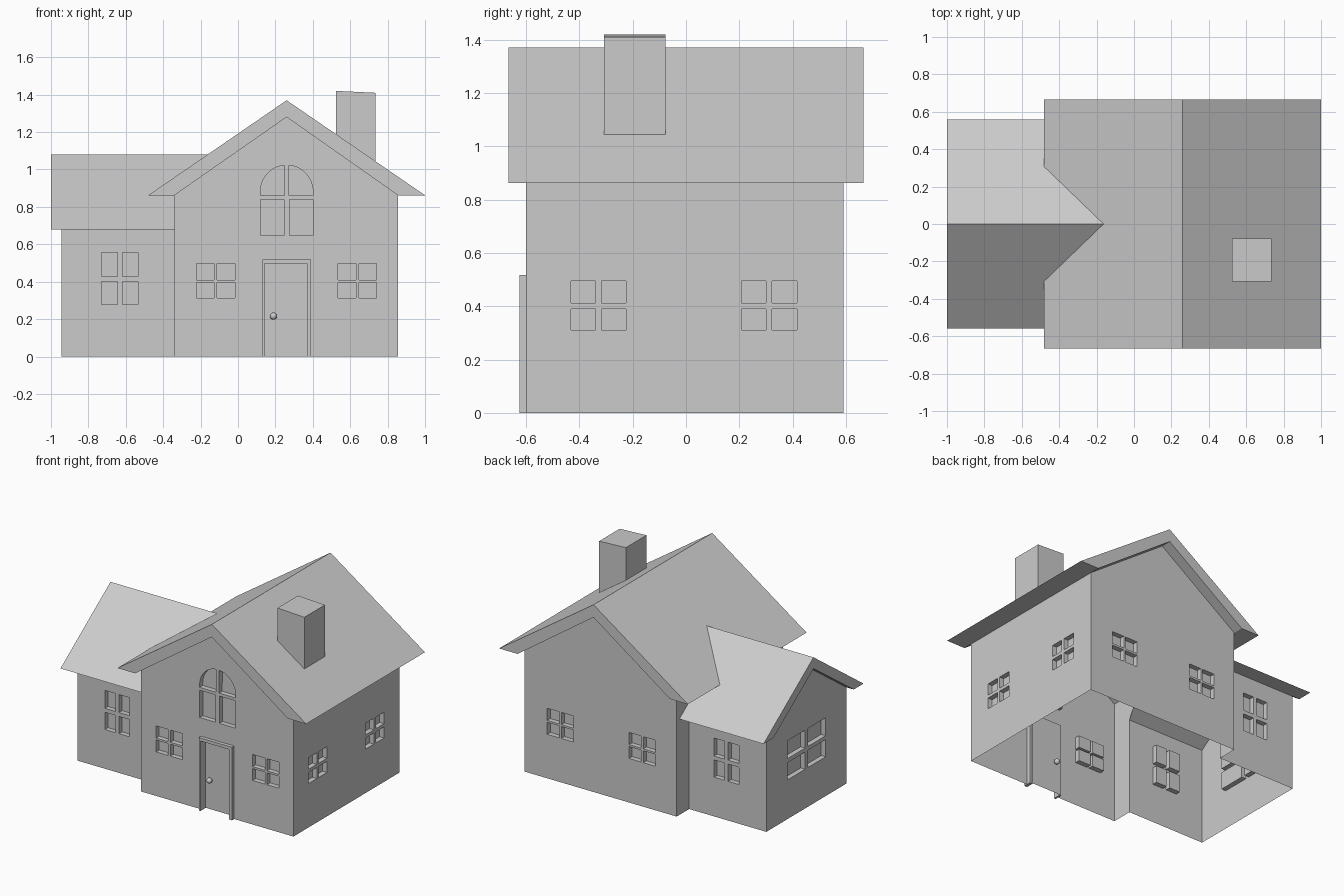
import bpy, bmesh, math
from mathutils import Vector

if "Cube" in bpy.data.objects:
    bpy.data.objects.remove(bpy.data.objects["Cube"])

DEPTH = 0.035          # recess of the panes and the door

# (u, v, w) -> xyz for profiles extruded along y or x
MAP = {'y': lambda u, v, w: (u, w, v), 'x': lambda u, v, w: (w, u, v)}


def add_prism(bm, pts, axis, a, b):
    """Closed prism: 2D profile (u, z) extruded from a to b along axis."""
    f = MAP[axis]
    lo = [bm.verts.new(f(u, v, a)) for u, v in pts]
    hi = [bm.verts.new(f(u, v, b)) for u, v in pts]
    n = len(pts)
    bm.faces.new(lo)
    bm.faces.new(hi[::-1])
    for i in range(n):
        j = (i + 1) % n
        bm.faces.new((lo[i], hi[i], hi[j], lo[j]))


def finish(bm, name):
    bmesh.ops.recalc_face_normals(bm, faces=bm.faces)
    me = bpy.data.meshes.new(name)
    bm.to_mesh(me)
    bm.free()
    ob = bpy.data.objects.new(name, me)
    bpy.context.collection.objects.link(ob)
    return ob


def prism(name, pts, axis, a, b):
    bm = bmesh.new()
    add_prism(bm, pts, axis, a, b)
    return finish(bm, name)


def boolean(ob, other, op):
    m = ob.modifiers.new(op, 'BOOLEAN')
    m.operation, m.object, m.solver = op, other, 'EXACT'
    bpy.context.view_layer.objects.active = ob
    bpy.ops.object.modifier_apply(modifier=m.name)
    bpy.data.objects.remove(other)


def rect(u0, u1, v0, v1):
    return [(u0, v0), (u1, v0), (u1, v1), (u0, v1)]


# Walls: gabled main block and side wing, merged into one shell
walls = prism("walls", [(-.34, 0), (.855, 0), (.855, .865), (.26, 1.28), (-.34, .865)],
              'y', -.60, .59)
wing = prism("wing", [(-.45, 0), (.45, 0), (.45, .68), (0, 1.0), (-.45, .68)],
             'x', -.945, -.13)
boolean(walls, wing, 'UNION')

# Recesses for panes and door
cut = bmesh.new()


def recess(pts, axis, wall, out):
    a, b = sorted((wall + .05 * out, wall - DEPTH * out))
    add_prism(cut, pts, axis, a, b)


def window(c, axis, wall, out, w=.207, z=(.312, .396, .41, .496), gap=.016):
    """Four panes centred on c."""
    for s in (-1, 1):
        u0, u1 = sorted((c + s * gap / 2, c + s * w / 2))
        recess(rect(u0, u1, z[0], z[1]), axis, wall, out)
        recess(rect(u0, u1, z[2], z[3]), axis, wall, out)


for c in (-.119, .638):                       # main front
    window(c, 'y', -.60, -1)
for c in (-.07, .572):                        # main back
    window(c, 'y', .59, 1)
for c in (-.328, .312):                       # main right side
    window(c, 'x', .855, 1, z=(.311, .39, .412, .494), gap=.022)
TALL = (.278, .40, .428, .555)
for s in (-1, 1):                             # wing front and back
    window(-.632, 'y', .45 * s, s, w=.195, z=TALL, gap=.027)
window(0, 'x', -.945, -1, w=.43, z=TALL, gap=.03)   # wing gable end

# Arched gable window
for s in (-1, 1):
    recess(rect(*sorted((.26 + s * .015, .26 + s * .14)), .647, .84), 'y', -.60, -1)
    arc = [(.26 + s * max(.012, .141 * math.cos(a)), .88 + .143 * math.sin(a))
           for a in (math.radians(85 * i / 10) for i in range(11))]
    recess([(.26 + s * .012, .861), (.26 + s * .141, .861)] + arc, 'y', -.60, -1)
recess(rect(.142, .37, -.1, .497), 'y', -.60, -1)   # door

cutter = finish(cut, "cutter")
cutter.hide_render = True
boolean(walls, cutter, 'DIFFERENCE')

# Open the shell: no floor, and the roofs close the top
bm = bmesh.new()
bm.from_mesh(walls.data)
bm.normal_update()
gone = [f for f in bm.faces if .3 < f.normal.z < .95
        or (f.normal.z < -.9 and f.calc_center_median().z < .001)]
bmesh.ops.delete(bm, geom=gone, context='FACES')
bm.to_mesh(walls.data)
bm.free()

# Main roof
prism("main_roof", [(-.48, .862), (.26, 1.37), (1.0, .862), (.855, .862), (.26, 1.28), (-.34, .862)],
      'y', -.665, .665)

# Wing roof, its inner end mitred under the main roof
bm = bmesh.new()
add_prism(bm, [(-.56, .68), (-.31, .859), (0, 1.08), (.31, .859), (.56, .68),
               (.45, .68), (0, 1.0), (-.45, .68)], 'x', -1.0, -.16)
bmesh.ops.recalc_face_normals(bm, faces=bm.faces)
bmesh.ops.delete(bm, geom=[f for f in bm.faces if f.normal.x > .9], context='FACES_ONLY')
for v in bm.verts:
    if v.co.x > -.5:
        v.co.x = max(-.34, -.16 - .58 * abs(v.co.y))
finish(bm, "wing_roof")

# Chimney
prism("chimney", [(.525, 1.186), (.735, 1.042), (.735, 1.41), (.525, 1.42)],
      'y', -.307, -.077)

# Door frame
prism("door_frame", [(.13, 0), (.13, .518), (.39, .518), (.39, 0),
                     (.368, 0), (.368, .496), (.143, .496), (.143, 0)],
      'y', -.625, -.57)

# Door knobs, outside and inside
for name, y in (("door_knob_outer", -.592), ("door_knob_inner", -.538)):
    bm = bmesh.new()
    bmesh.ops.create_uvsphere(bm, u_segments=16, v_segments=10, radius=.019)
    bmesh.ops.translate(bm, verts=bm.verts, vec=Vector((.19, y, .216)))
    for f in bm.faces:
        f.smooth = True
    finish(bm, name)
